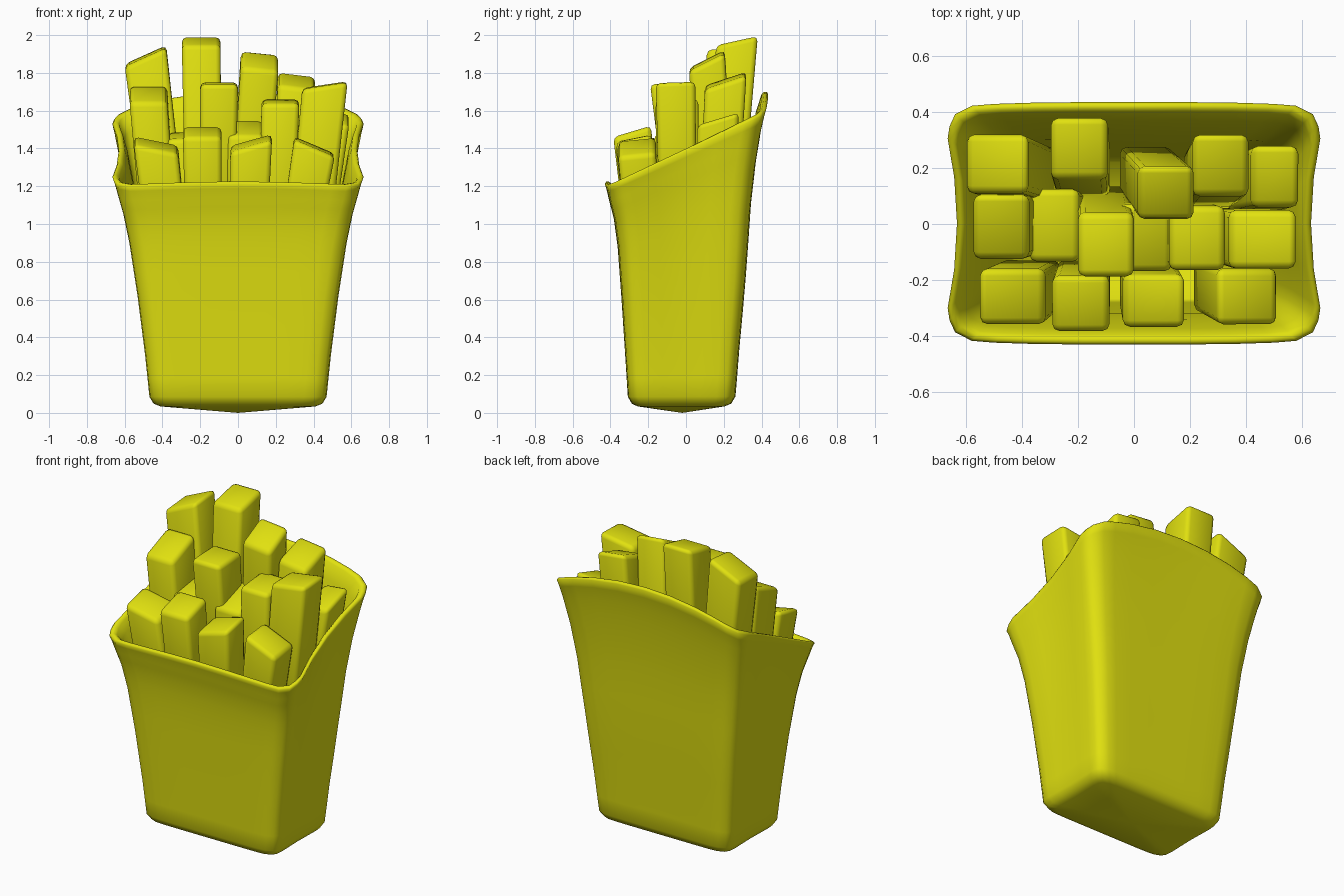
import bpy, bmesh, math

if "Cube" in bpy.data.objects:
    bpy.data.objects.remove(bpy.data.objects["Cube"])

yellow = bpy.data.materials.new("yellow")
yellow.diffuse_color = (0.75, 0.75, 0.005, 1)
yellow.use_nodes = True
yellow.node_tree.nodes["Principled BSDF"].inputs["Base Color"].default_value = yellow.diffuse_color


def add_object(name, bm):
    bmesh.ops.recalc_face_normals(bm, faces=bm.faces)
    me = bpy.data.meshes.new(name)
    bm.to_mesh(me)
    bm.free()
    for p in me.polygons:
        p.use_smooth = True
    me.materials.append(yellow)
    ob = bpy.data.objects.new(name, me)
    bpy.context.collection.objects.link(ob)
    return ob


def lerp_table(table, t):
    for (a, *va), (b, *vb) in zip(table, table[1:]):
        if t <= b:
            f = (t - a) / (b - a)
            return [p + (q - p) * f for p, q in zip(va, vb)]
    return table[-1][1:]


# Quarter cross-sections (u across, v deep): low on the box and at the rim
LOW = [(0, 1), (.28, 1), (.55, 1), (.75, .995), (.86, .98), (.95, .92), (.99, .82),
       (1, .65), (.995, .35), (.99, 0)]
TOP = [(0, 1), (.28, 1), (.55, .995), (.75, .985), (.87, .97), (.96, .9), (.99, .8),
       (1, .7), (.965, .38), (.95, 0)]


def full(q):
    """Mirror the quarter section into a closed loop."""
    right = q[:-1] + [(u, -v) for u, v in reversed(q)]
    return right + [(-u, v) for u, v in reversed(right[1:-1])]


LOW, TOP = full(LOW), full(TOP)

# Height fraction -> half width, front y, back y
SIZE = [(0, .38, -.23, .18), (.028, .41, -.255, .205), (.04, .447, -.287, .24),
        (.07, .469, -.308, .262), (.25, .492, -.322, .282), (.5, .532, -.342, .317),
        (.72, .575, -.362, .345), (.84, .607, -.382, .372), (.93, .64, -.41, .402),
        (1, .665, -.43, .435)]


def section(t, inset=0, drop=0):
    hx, yf, yb = lerp_table(SIZE, t)
    hx, yf, yb = hx - inset, yf + inset, yb - inset
    pts = []
    for (u0, v0), (u1, v1) in zip(LOW, TOP):
        k = t ** 2
        u, v = u0 + (u1 - u0) * k, v0 + (v1 - v0) * k
        x, y = u * hx, (yb + yf) / 2 + v * (yb - yf) / 2
        # slanted rim, arched at the back and slightly at the front
        rim = 1.4 + 0.18 * v1 / .9
        arch = max(0, 1 - (u1 / .95) ** 2)
        rim += arch * (.1 if v1 > .8 else .025 if v1 < -.8 else 0)
        pts.append((x, y, t * (1.22 + (rim - 1.22) * t) - drop))
    return pts


# Box: outer wall, rounded lip, inner wall, floor
rings = [section(t) for t in (.028, .04, .07, .15, .25, .38, .5, .61, .72, .78,
                              .84, .89, .93, .97)]
rings += [section(1, 0, .012), section(1, .008), section(1, .022),
          section(1, .035, .012)]
rings += [section(t, .042) for t in (.95, .84, .72, .5, .25, .08)]
bm = bmesh.new()
loops = [[bm.verts.new(p) for p in r] for r in rings]
n = len(LOW)
for a, b in zip(loops, loops[1:]):
    for i in range(n):
        j = (i + 1) % n
        bm.faces.new((a[i], a[j], b[j], b[i]))
for loop, z in ((loops[0], 0), (loops[-1], .09)):
    c = bm.verts.new((0, -.02, z))
    for i in range(n):
        bm.faces.new((loop[i], loop[(i + 1) % n], c))
add_object("fries_box", bm)

# Fries: top centre x, y, z, width, depth, top slope in x, top slope in y, base x, base y
BASE_Z = .85
FRIES = [
    # back row
    (-.49, .215, 1.89, .22, .21, .45, .08, -.36, .17),
    (-.195, .27, 1.97, .205, .22, 0, .22, -.18, .18),
    (.115, .11, 1.865, .20, .19, -.1, .5, .04, .19),
    (.31, .21, 1.76, .20, .22, -.12, .33, .27, .16),
    (.505, .17, 1.55, .17, .22, .1, .3, .41, .14),
    # middle row
    (-.475, -.01, 1.69, .20, .23, 0, .4, -.41, 0),
    (-.285, -.005, 1.47, .18, .26, .05, .15, -.25, 0),
    (-.1, -.075, 1.745, .20, .23, 0, .05, -.11, .03),
    (.04, -.05, 1.51, .19, .24, 0, .35, .03, -.02),
    (.225, -.05, 1.65, .20, .23, 0, .1, .2, -.03),
    (.46, -.055, 1.735, .24, .21, .15, .03, .37, -.04),
    # front row
    (-.435, -.26, 1.42, .235, .20, -.2, .25, -.37, -.22),
    (-.19, -.285, 1.49, .205, .20, 0, .3, -.18, -.22),
    (.07, -.275, 1.43, .22, .19, .28, .2, .05, -.22),
    (.405, -.26, 1.41, .215, .20, -.42, .1, .31, -.22),
]
for i, (x, y, z, w, d, sx, sy, bx, by) in enumerate(FRIES, 1):
    bm = bmesh.new()
    bmesh.ops.create_cube(bm, size=1)
    for v in bm.verts:
        dx, dy = v.co.x * w, v.co.y * d
        if v.co.z > 0:
            v.co = (x + dx, y + dy, z + sx * dx + sy * dy)
        else:
            v.co = (bx + dx * .92, by + dy * .92, BASE_Z)
    bmesh.ops.bevel(bm, geom=bm.edges[:], offset=.026, segments=2, profile=.5,
                    affect='EDGES')
    add_object(f"fry_{i:02d}", bm)
